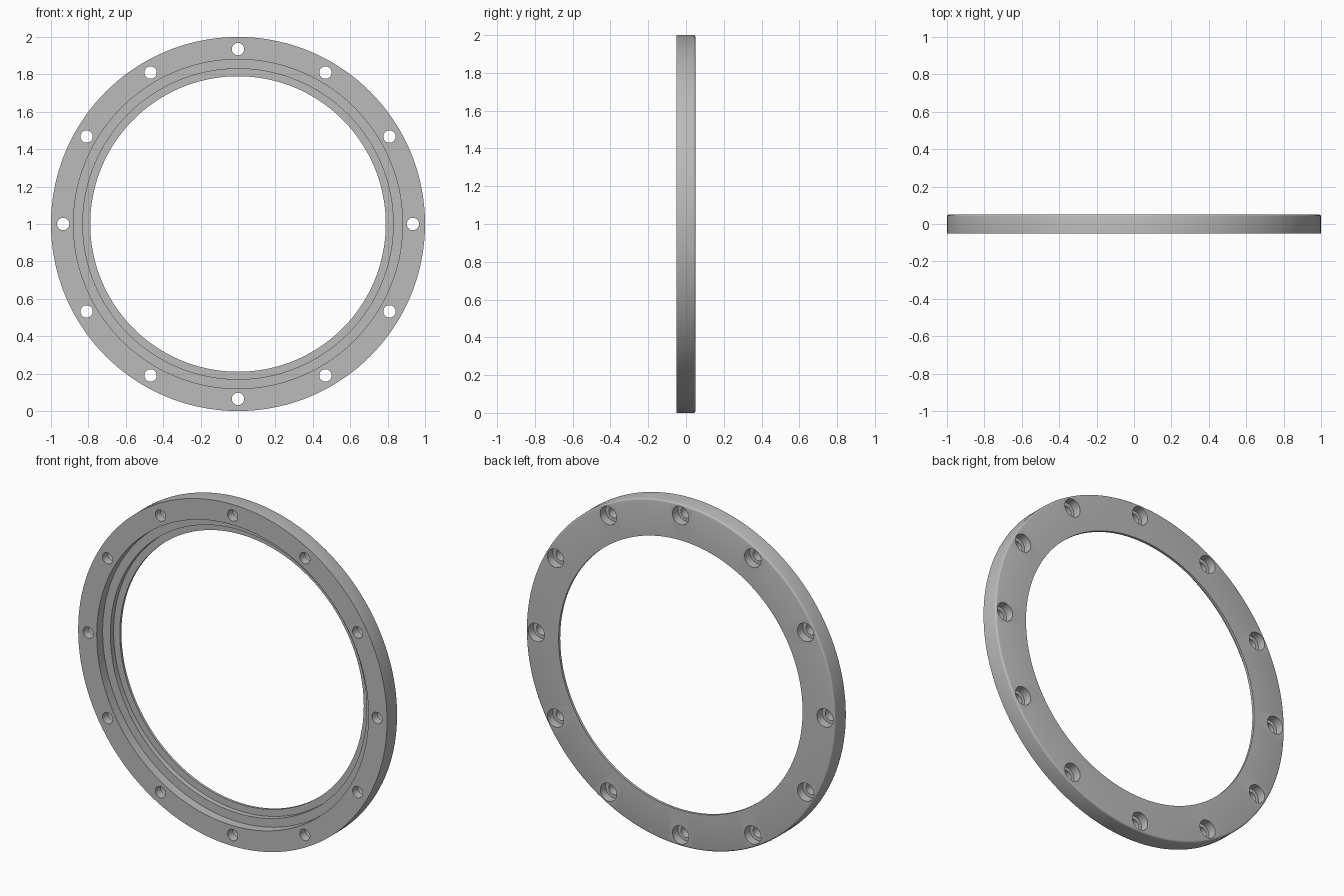
import bpy, bmesh, math
from mathutils import Matrix, Vector

if "Cube" in bpy.data.objects:
    bpy.data.objects.remove(bpy.data.objects["Cube"])

CENTRE_Z = 1.0
SEGMENTS = 144
BOLTS = 12
BOLT_CIRCLE = 0.935

metal = bpy.data.materials.new("plain grey")
metal.diffuse_color = (0.5, 0.5, 0.5, 1)
metal.use_nodes = True
metal.node_tree.nodes["Principled BSDF"].inputs["Base Color"].default_value = metal.diffuse_color


def lathe(name, profile, segments, closed=True):
    """Revolve (radius, y) points around the y axis."""
    bm = bmesh.new()
    rings = []
    for i in range(segments):
        a = 2 * math.pi * i / segments
        rings.append([bm.verts.new((r * math.cos(a), y, r * math.sin(a))) for r, y in profile])
    n = len(profile)
    for i in range(segments):
        p, q = rings[i], rings[(i + 1) % segments]
        for j in range(n if closed else n - 1):
            k = (j + 1) % n
            bm.faces.new((p[j], p[k], q[k], q[j]))
    if not closed:  # cap both ends
        bm.faces.new([r[0] for r in rings])
        bm.faces.new([r[-1] for r in rings])
    bmesh.ops.recalc_face_normals(bm, faces=bm.faces)
    mesh = bpy.data.meshes.new(name)
    bm.to_mesh(mesh)
    bm.free()
    mesh.materials.append(metal)
    ob = bpy.data.objects.new(name, mesh)
    bpy.context.collection.objects.link(ob)
    return ob


# Flange ring: stepped recess in front, thin inner lip, rounded back rim
rim = [(0.99 + 0.01 * math.cos(t), 0.04 + 0.01 * math.sin(t))
       for t in (0, math.pi / 6, math.pi / 3, math.pi / 2)]
profile = [(1.0, -0.05)] + rim + [
    (0.79, 0.05), (0.79, 0.035), (0.83, 0.035),
    (0.83, 0.005), (0.88, 0.005), (0.88, -0.05)]
flange = lathe("flange_ring", profile, SEGMENTS)
flange.location.z = CENTRE_Z

# Bolt holes with counterbores at the back
bolt = [(0.033, -0.1), (0.033, 0.0), (0.053, 0.0), (0.053, 0.1)]
cutter = lathe("bolt_hole_cutter", bolt, 32, closed=False)
bm = bmesh.new()
for i in range(BOLTS):
    a = 2 * math.pi * i / BOLTS
    before = set(bm.verts)
    bm.from_mesh(cutter.data)
    new = [v for v in bm.verts if v not in before]
    offset = Vector((math.cos(a), 0, math.sin(a))) * BOLT_CIRCLE
    bmesh.ops.transform(bm, matrix=Matrix.Translation(offset), verts=new)
bm.to_mesh(cutter.data)
bm.free()
cutter.location.z = CENTRE_Z
cutter.hide_render = True

# Cut the holes, then remove the helper
cut = flange.modifiers.new("bolt holes", 'BOOLEAN')
cut.operation = 'DIFFERENCE'
cut.solver = 'EXACT'
cut.object = cutter
bpy.context.view_layer.objects.active = flange
flange.select_set(True)
bpy.ops.object.modifier_apply(modifier=cut.name)
bpy.data.objects.remove(cutter)

# Smooth round walls, sharp steps
bpy.ops.object.shade_smooth_by_angle(angle=math.radians(35))
